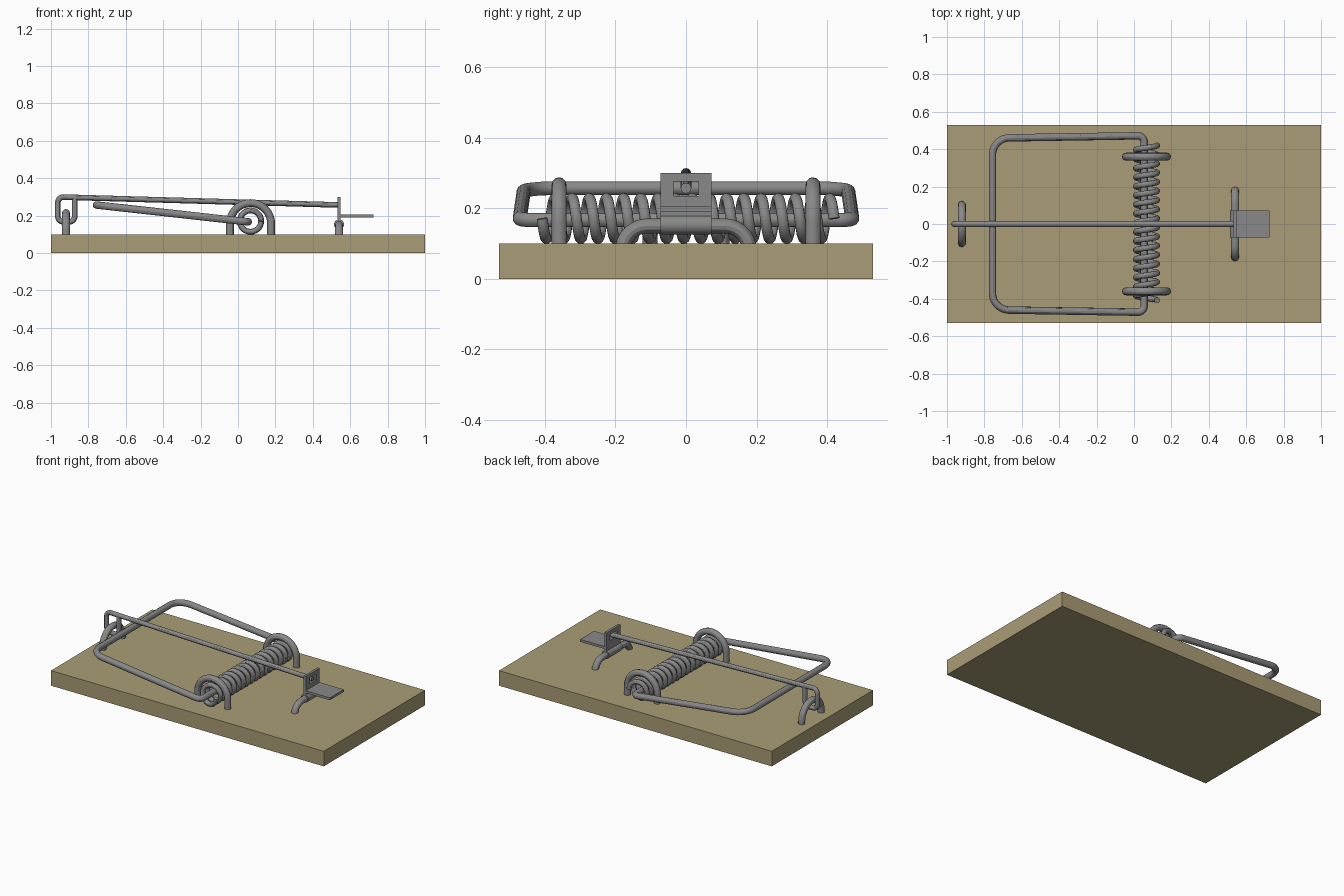
import bpy
from math import sin, cos, pi
from mathutils import Vector

if "Cube" in bpy.data.objects:
    bpy.data.objects.remove(bpy.data.objects["Cube"])


def material(name, color):
    mat = bpy.data.materials.new(name)
    mat.diffuse_color = (*color, 1)
    mat.use_nodes = True
    mat.node_tree.nodes["Principled BSDF"].inputs["Base Color"].default_value = mat.diffuse_color
    return mat


wood = material("wood", (0.4, 0.335, 0.18))
steel = material("steel", (0.25, 0.25, 0.25))


def finish(obj, name):
    """Turn an object into a smooth-shaded steel mesh with sharp edges kept."""
    obj.name = name
    bpy.ops.object.select_all(action='DESELECT')
    obj.select_set(True)
    bpy.context.view_layer.objects.active = obj
    if obj.type == 'CURVE':
        bpy.ops.object.convert(target='MESH')
    bpy.ops.object.shade_smooth_by_angle()
    obj = bpy.context.object
    obj.data.materials.clear()
    obj.data.materials.append(steel)


def box(name, lo, hi, mat):
    lo, hi = Vector(lo), Vector(hi)
    bpy.ops.mesh.primitive_cube_add(size=1, location=(lo + hi) / 2)
    obj = bpy.context.object
    obj.name = name
    obj.scale = hi - lo
    obj.data.materials.append(mat)


def rounded(points, d, steps=10):
    """Replace the inner corners of a polyline by arcs starting d away."""
    pts = [Vector(p) for p in points]
    if not isinstance(d, list):
        d = [d] * (len(pts) - 2)
    out = [pts[0]]
    for p, c, q, di in zip(pts, pts[1:], pts[2:], d):
        a = c + (p - c).normalized() * di
        b = c + (q - c).normalized() * di
        o = a + b - c
        for k in range(steps + 1):
            t = pi / 2 * k / steps
            out.append(o + (a - o) * cos(t) + (b - o) * sin(t))
    return out + [pts[-1]]


def wire(name, points, radius):
    cu = bpy.data.curves.new(name, 'CURVE')
    cu.dimensions = '3D'
    cu.bevel_depth = radius
    cu.bevel_resolution = 4
    cu.use_fill_caps = True
    sp = cu.splines.new('POLY')
    sp.points.add(len(points) - 1)
    for p, co in zip(sp.points, points):
        p.co = (*co, 1)
    obj = bpy.data.objects.new(name, cu)
    bpy.context.collection.objects.link(obj)
    finish(obj, name)


# Wooden base
box("base_board", (-1, -0.53, 0), (1, 0.53, 0.1), wood)

# Hammer bar: wire loop whose axle runs through the spring
AX, AZ = 0.055, 0.167
wire("hammer_bar",
     rounded([(AX, 0, AZ), (AX, 0.472, AZ), (-0.757, 0.459, 0.257),
              (-0.757, -0.459, 0.257), (AX, -0.472, AZ), (AX, 0, AZ)],
             [0.035, 0.09, 0.09, 0.035]), 0.02)

# Coil spring
turns, per_turn = 17, 28
coil = []
for i in range(turns * per_turn + 1):
    a = pi / 2 + 2 * pi * i / per_turn
    coil.append((0.067 + 0.057 * sin(a),
                 -0.408 + 0.828 * i / (turns * per_turn),
                 0.171 + 0.057 * cos(a)))
wire("coil_spring", coil, 0.0155)

# Staples holding the spring
for side, y in (("front", -0.36), ("back", 0.36)):
    wire(f"{side}_spring_staple",
         rounded([(-0.043, y, 0.07), (-0.043, y, 0.267),
                  (0.177, y, 0.267), (0.177, y, 0.07)], 0.109), 0.021)


# Staples holding the arm and the bait catch
def cross_staple(name, x, half, top, d):
    wire(name, rounded([(x, -half, 0.07), (x, -half, top),
                        (x, half, top), (x, half, 0.07)], d), 0.021)


cross_staple("arm_staple", -0.92, 0.102, 0.214, 0.1)
cross_staple("catch_staple", 0.54, 0.18, 0.15, 0.07)

# Holding arm, hooked round its staple
wire("holding_arm",
     rounded([(0.548, 0, 0.257), (-0.963, 0, 0.3), (-0.963, 0, 0.167),
              (-0.873, 0, 0.167), (-0.873, 0, 0.296)], 0.03), 0.015)

# Bait catch: upright plate with a rectangular hole
cu = bpy.data.curves.new("catch_plate", 'CURVE')
cu.dimensions = '2D'
cu.fill_mode = 'BOTH'
cu.extrude = 0.008
for half, z0, z1 in ((0.073, 0.15, 0.3), (0.036, 0.235, 0.276)):
    sp = cu.splines.new('POLY')
    sp.points.add(3)
    corners = ((-half, z0), (half, z0), (half, z1), (-half, z1))
    for p, (u, v) in zip(sp.points, corners):
        p.co = (u, v, 0, 1)
    sp.use_cyclic_u = True
plate = bpy.data.objects.new("catch_plate", cu)
bpy.context.collection.objects.link(plate)
plate.location.x = 0.54
plate.rotation_euler = (pi / 2, 0, pi / 2)
finish(plate, "catch_plate")

# Bait tray and the sleeve that hinges on the staple
box("bait_tray", (0.54, -0.073, 0.19), (0.725, 0.073, 0.206), steel)
bpy.ops.mesh.primitive_cylinder_add(vertices=24, radius=0.027, depth=0.146,
                                    location=(0.54, 0, 0.153),
                                    rotation=(pi / 2, 0, 0))
finish(bpy.context.object, "catch_sleeve")
